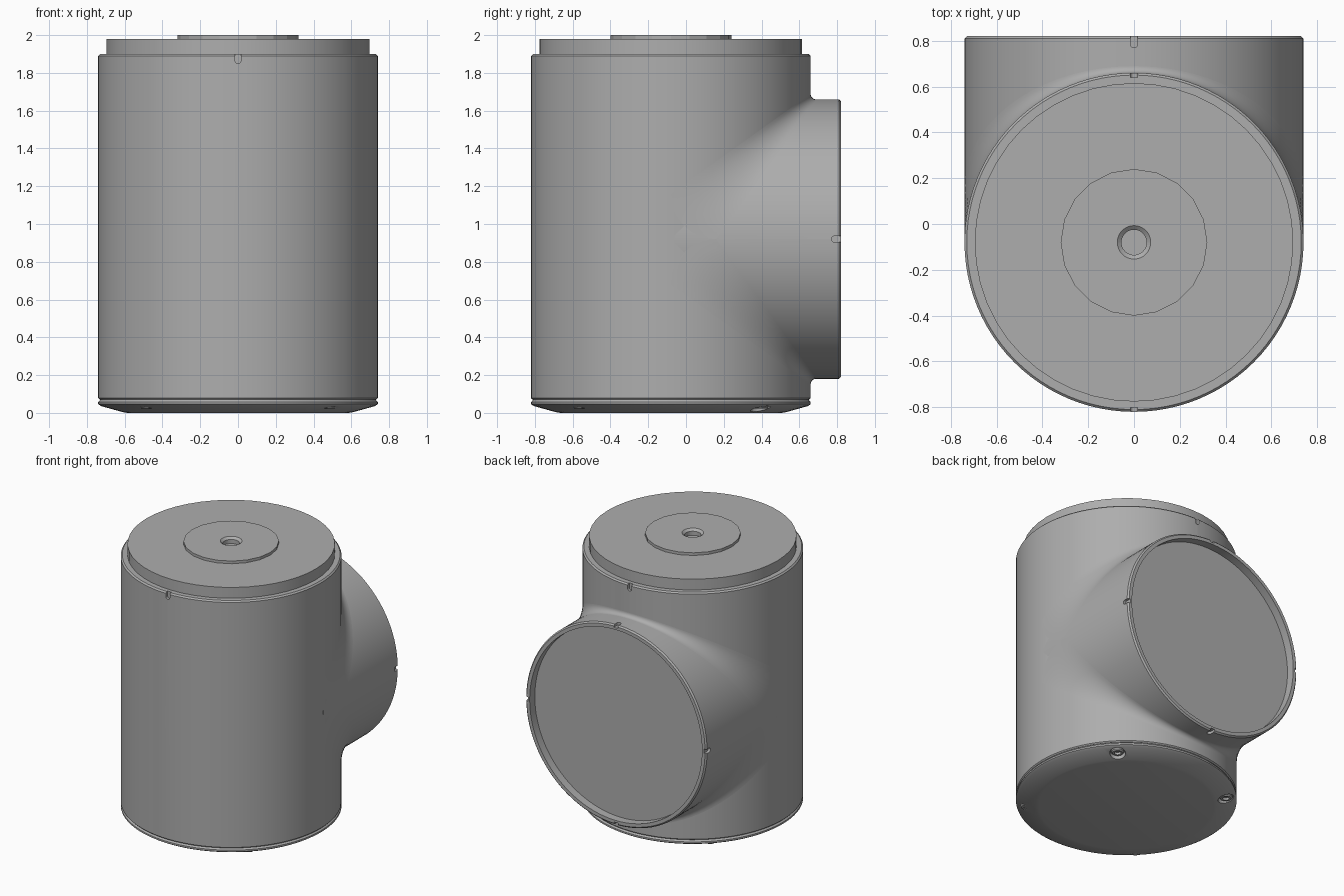
import bpy, bmesh, math
from mathutils import Matrix, Vector

cube = bpy.data.objects.get("Cube")
if cube:
    bpy.data.objects.remove(cube, do_unlink=True)

R = 0.74                         # radius shared by body and branch
SEGS = 96
AXIS_Y, AXIS_Z = -0.08, 0.92     # where the two axes cross
UPRIGHT = Matrix.Translation((0, AXIS_Y, 0))
SIDEWAYS = Matrix.Translation((0, AXIS_Y, AXIS_Z)) @ Matrix.Rotation(-math.pi / 2, 4, 'X')

grey = bpy.data.materials.new("cast grey")
grey.use_nodes = True
COLOUR = (0.42, 0.42, 0.42, 1)
grey.diffuse_color = COLOUR
grey.node_tree.nodes["Principled BSDF"].inputs["Base Color"].default_value = COLOUR


def finish(name, bm, matrix=None):
    """Turn a bmesh into a named object."""
    if matrix:
        bm.transform(matrix)
    bmesh.ops.recalc_face_normals(bm, faces=bm.faces)
    mesh = bpy.data.meshes.new(name)
    bm.to_mesh(mesh)
    bm.free()
    mesh.materials.append(grey)
    obj = bpy.data.objects.new(name, mesh)
    bpy.context.collection.objects.link(obj)
    return obj


def smooth(obj, angle=30):
    bpy.ops.object.select_all(action='DESELECT')
    obj.select_set(True)
    bpy.context.view_layer.objects.active = obj
    bpy.ops.object.shade_smooth_by_angle(angle=math.radians(angle))


def lathe(name, profile, matrix=UPRIGHT, segs=SEGS):
    """Revolve (radius, height) points that start and end on the axis."""
    bm = bmesh.new()
    verts = [bm.verts.new((0, r, z)) for r, z in profile]
    edges = [bm.edges.new(pair) for pair in zip(verts, verts[1:])]
    bmesh.ops.spin(bm, geom=verts + edges, cent=(0, 0, 0), axis=(0, 0, 1),
                   angle=math.tau, steps=segs)
    bmesh.ops.remove_doubles(bm, verts=bm.verts, dist=1e-5)
    return finish(name, bm, matrix)


def cut(obj, cutters):
    """Subtract each cutter, then discard it."""
    bpy.context.view_layer.objects.active = obj
    for cutter in cutters:
        mod = obj.modifiers.new("cut", 'BOOLEAN')
        mod.operation, mod.solver, mod.object = 'DIFFERENCE', 'EXACT', cutter
        bpy.ops.object.modifier_apply(modifier=mod.name)
        bpy.data.objects.remove(cutter, do_unlink=True)


def notch(angle, end, matrix):
    """Round-ended slot cutter running off the end of a turned part."""
    w, depth, length = 0.016, 0.02, 0.05
    outline = [(-w, end + 0.02), (w, end + 0.02)]
    for i in range(9):
        a = math.pi * i / 8
        outline.append((w * math.cos(a), end - length + w - w * math.sin(a)))
    bm = bmesh.new()
    face = bm.faces.new([bm.verts.new((x, R - depth, z)) for x, z in outline])
    ext = bmesh.ops.extrude_face_region(bm, geom=[face])
    moved = [v for v in ext["geom"] if isinstance(v, bmesh.types.BMVert)]
    bmesh.ops.translate(bm, verts=moved, vec=(0, 0.06, 0))
    return finish("notch_cutter", bm, matrix @ Matrix.Rotation(angle, 4, 'Z'))


# Upright housing with an alignment notch front and back
body = lathe("main_body", [(0, 0.07), (R - 0.008, 0.07), (R, 0.078), (R, 1.89),
                           (R - 0.01, 1.9), (0, 1.9)])
cut(body, [notch(a, 1.9, UPRIGHT) for a in (0, math.pi)])
smooth(body)

# Side branch, open at the end with a recessed face
end = 0.82 - AXIS_Y
branch = lathe("side_branch", [(0, 0.02), (R, 0.02), (R, end - 0.01), (R - 0.01, end),
                               (R - 0.035, end), (R - 0.035, end - 0.06), (0, end - 0.06)],
               SIDEWAYS)
cut(branch, [notch(i * math.pi / 2, end, SIDEWAYS) for i in range(4)])
smooth(branch)


# Blends between body and branch: quarter arcs that widen towards the sides
def blend(name, side):
    bm = bmesh.new()
    rows, arc = [], 10
    for i in range(SEGS // 2 + 1):
        t = math.pi * i / (SEGS // 2) - math.pi / 2
        a = R * math.cos(t)
        b = 0.24 + 0.715 * a
        row = []
        for j in range(arc + 1):
            q = math.pi / 2 * j / arc
            y, z = b - (b - a) * math.cos(q), b - (b - a) * math.sin(q)
            row.append(bm.verts.new((R * math.sin(t), AXIS_Y + y, AXIS_Z + side * z)))
        rows.append(row)
    for r0, r1 in zip(rows, rows[1:]):
        for j in range(arc):
            quad = [r0[j], r0[j + 1], r1[j + 1], r1[j]]
            bm.faces.new(quad if side > 0 else quad[::-1])
    obj = finish(name, bm)
    # keep the outside facing up or down, away from the joint
    if obj.data.polygons[len(obj.data.polygons) // 2].normal.z * side < 0:
        obj.data.flip_normals()
    smooth(obj, 40)


blend("upper_blend", 1)
blend("lower_blend", -1)

# Top plate and raised centre boss with a countersunk hole
smooth(lathe("top_plate", [(0, 1.89), (0.695, 1.89), (0.695, 1.98), (0, 1.98)], segs=48))
smooth(lathe("centre_boss", [(0, 1.975), (0.32, 1.975), (0.32, 2.0), (0, 2.0)], segs=20), 15)
for name in ("top_plate", "centre_boss"):
    obj = bpy.data.objects[name]
    cut(obj, [lathe("hole_cutter", [(0, 1.955), (0.055, 1.955), (0.055, 1.985),
                                    (0.073, 2.0), (0.073, 2.02), (0, 2.02)], segs=32)])
    smooth(obj)

# Bottom cover with chamfered edge and four sunk screws
cover = lathe("bottom_cover", [(0, 0), (0.585, 0), (0.61, 0.004), (0.725, 0.036), (R, 0.046),
                               (R, 0.058), (R - 0.008, 0.066), (R - 0.012, 0.075), (0, 0.075)])
spots = [UPRIGHT @ Matrix.Rotation(math.pi / 4 + i * math.pi / 2, 4, 'Z')
         @ Matrix.Translation((0, 0.67, 0)) for i in range(4)]
cut(cover, [lathe("screw_hole_cutter", [(0, -0.02), (0.053, -0.02), (0.053, 0.045), (0, 0.045)],
                  m, 24) for m in spots])
smooth(cover, 20)
for i, m in enumerate(spots):
    screw = lathe(f"cover_screw_{i + 1}", [(0, 0.04), (0.022, 0.04), (0.022, 0.022),
                                           (0.036, 0.022), (0.044, 0.03), (0.044, 0.05),
                                           (0, 0.05)], m, 24)
    smooth(screw)
